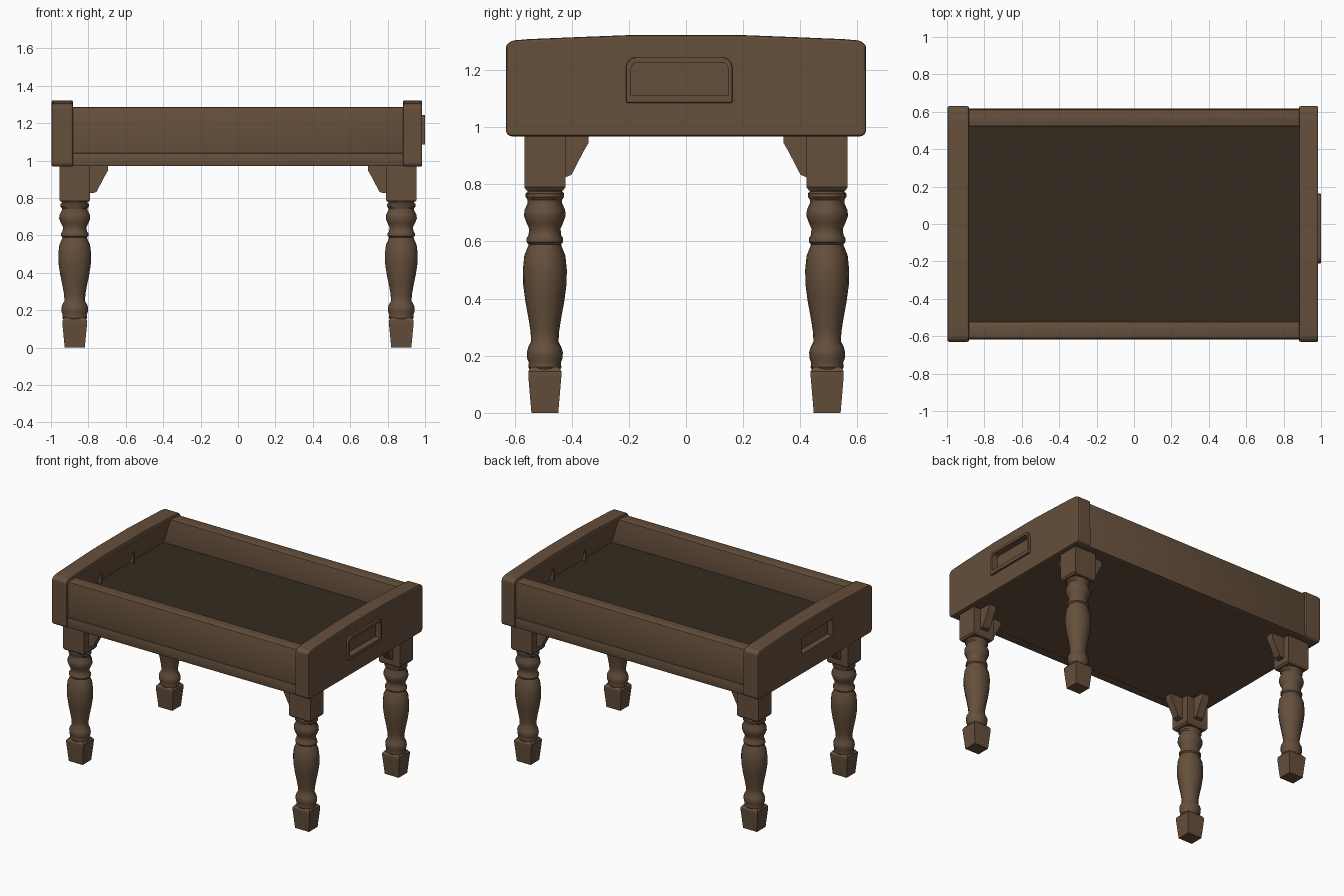
import bpy, bmesh, math

cube = bpy.data.objects.get("Cube")
if cube:
    bpy.data.objects.remove(cube, do_unlink=True)


def material(name, rgb):
    m = bpy.data.materials.new(name)
    m.use_nodes = True
    m.diffuse_color = (*rgb, 1)
    m.node_tree.nodes["Principled BSDF"].inputs["Base Color"].default_value = (*rgb, 1)
    return m


WOOD = material("brown wood", (0.13, 0.078, 0.045))
DARK = material("dark tray floor", (0.034, 0.024, 0.014))


def activate(ob):
    bpy.ops.object.select_all(action='DESELECT')
    bpy.context.view_layer.objects.active = ob
    ob.select_set(True)


def finish(name, bm, mat=WOOD, bevel=0, smooth=True):
    bmesh.ops.recalc_face_normals(bm, faces=bm.faces[:])
    me = bpy.data.meshes.new(name)
    bm.to_mesh(me)
    bm.free()
    me.materials.append(mat)
    ob = bpy.data.objects.new(name, me)
    bpy.context.collection.objects.link(ob)
    activate(ob)
    if bevel:
        mod = ob.modifiers.new("Bevel", 'BEVEL')
        mod.width, mod.segments, mod.limit_method = bevel, 2, 'ANGLE'
        bpy.ops.object.modifier_apply(modifier=mod.name)
    if smooth:
        bpy.ops.object.shade_smooth_by_angle(angle=math.radians(35))
    return ob


def prism(name, pts, axis, lo, hi, **kw):
    """Outline in the plane across the axis, extruded from lo to hi."""
    def place(p, d):
        return (d, p[0], p[1]) if axis == 'x' else (p[0], d, p[1])
    bm = bmesh.new()
    a = [bm.verts.new(place(p, lo)) for p in pts]
    b = [bm.verts.new(place(p, hi)) for p in pts]
    bm.faces.new(a)
    bm.faces.new(b[::-1])
    for i in range(len(pts)):
        j = (i + 1) % len(pts)
        bm.faces.new((a[i], a[j], b[j], b[i]))
    return finish(name, bm, **kw)


def box(name, x0, x1, y0, y1, z0, z1, **kw):
    return prism(name, [(y0, z0), (y1, z0), (y1, z1), (y0, z1)], 'x', x0, x1, **kw)


def cut(ob, cutter):
    activate(ob)
    mod = ob.modifiers.new("Cut", 'BOOLEAN')
    mod.operation, mod.solver, mod.object = 'DIFFERENCE', 'EXACT', cutter
    bpy.ops.object.modifier_apply(modifier=mod.name)
    bpy.data.objects.remove(cutter, do_unlink=True)


def grip_outline(y0, y1, z0, z1, r):
    """Rectangle with rounded top corners."""
    pts = [(y0, z0), (y1, z0)]
    for cy, start in ((y1 - r, 0), (y0 + r, 90)):
        for k in range(5):
            t = math.radians(start + k * 22.5)
            pts.append((cy + r * math.cos(t), z1 - r + r * math.sin(t)))
    return pts


# Tray base and dark inner floor
FLOOR = 1.115
box("tray_base", -0.95, 0.95, -0.58, 0.58, 0.973, FLOOR - 0.01)
box("tray_floor", -0.945, 0.945, -0.526, 0.526, FLOOR - 0.009, FLOOR, mat=DARK)

# Long side boards with a slightly proud lower band
for s, side in ((-1, "front"), (1, "back")):
    y0, y1 = sorted((s * 0.522, s * 0.612))
    box(side + "_board", -0.95, 0.95, y0, y1, 0.98, 1.287, bevel=0.008)
    y0, y1 = sorted((s * 0.56, s * 0.617))
    box(side + "_lower_band", -0.95, 0.95, y0, y1, 0.97, 1.04, bevel=0.003)

# End boards with a gently crowned top, hollowed inside, with a handle pocket
half = [(0.618, 0.968), (0.63, 0.98), (0.63, 1.287), (0.608, 1.303),
        (0.55, 1.308), (0.38, 1.315), (0.2, 1.322)]
outline = half + [(-y, z) for y, z in reversed(half)]
opening = grip_outline(-0.192, 0.147, 1.11, 1.225, 0.02)
for s, side, outer, lip in ((-1, "right", 0.997, 0.998), (1, "left", 0.985, 1.0)):
    lo, hi = sorted((s * 0.882, s * outer))
    board = prism(side + "_end_board", outline, 'x', lo, hi, bevel=0.014, smooth=False)
    cut(board, prism("hollow_cutter", [(s * 0.8, FLOOR - 0.008), (s * 0.942, FLOOR - 0.008),
                     (s * 0.885, 1.285), (s * 0.8, 1.285)], 'y', -0.522, 0.522))
    lo, hi = sorted((s * 0.957, s * 1.1))
    cut(board, prism("pocket_cutter", opening, 'x', lo, hi))
    # Raised frame around the pocket, showing on the inside as well
    lo, hi = sorted((s * 0.91, s * lip))
    frame = prism(side + "_handle_frame", grip_outline(-0.21, 0.162, 1.085, 1.244, 0.035),
                  'x', lo, hi, bevel=0.004, smooth=False)
    lo, hi = sorted((s * 0.8, s * 1.1))
    cut(frame, prism("opening_cutter", opening, 'x', lo, hi))

# Turned leg profile: radius, height
TURNING = [(0.050, 0.145), (0.058, 0.16), (0.056, 0.175), (0.062, 0.192), (0.063, 0.212),
           (0.058, 0.23), (0.048, 0.25), (0.050, 0.285), (0.057, 0.33), (0.068, 0.39),
           (0.076, 0.45), (0.077, 0.50), (0.072, 0.55), (0.060, 0.58), (0.057, 0.59),
           (0.064, 0.598), (0.064, 0.611), (0.057, 0.622), (0.055, 0.645), (0.064, 0.665),
           (0.073, 0.69), (0.071, 0.71), (0.060, 0.735), (0.060, 0.745), (0.067, 0.755),
           (0.067, 0.768), (0.060, 0.775), (0.060, 0.79)]
WIDE = 1.14  # legs are a little wider across the front


def loft(name, rings_of_points, smooth):
    """Closed skin through a stack of point rings."""
    bm = bmesh.new()
    rings = [[bm.verts.new(p) for p in ring] for ring in rings_of_points]
    n = len(rings[0])
    for a, b in zip(rings, rings[1:]):
        for k in range(n):
            j = (k + 1) % n
            bm.faces.new((a[k], a[j], b[j], b[k]))
    bm.faces.new(rings[0][::-1])
    bm.faces.new(rings[-1])
    return finish(name, bm, smooth=smooth)


def turned(name, cx, cy, sides=16):
    angles = [math.tau * k / sides for k in range(sides)]
    loft(name, [[(cx + r * WIDE * math.cos(t), cy + r * math.sin(t), z) for t in angles]
                for r, z in TURNING], True)


def square_stack(name, cx, cy, levels):
    """Square section lofted through (half width, height) levels."""
    corners = ((-1, -1), (1, -1), (1, 1), (-1, 1))
    loft(name, [[(cx + h * WIDE * u, cy + h * v, z) for u, v in corners]
                for h, z in levels], False)


# Legs: foot, turned shaft, top block and two corner brackets
BRACKET = [(0.05, 0.826), (0.075, 0.826), (0.093, 0.833), (0.136, 0.916),
           (0.153, 0.945), (0.153, 0.98), (0.05, 0.98)]
for sx, xn in ((-1, "right"), (1, "left")):
    for sy, yn in ((-1, "front"), (1, "back")):
        cx, cy = sx * 0.873, sy * 0.494
        tag = yn + "_" + xn
        square_stack(tag + "_foot", cx, cy,
                     [(0.047, 0), (0.058, 0.13), (0.058, 0.145), (0.048, 0.16)])
        turned(tag + "_leg", cx, cy)
        square_stack(tag + "_leg_block", cx, cy,
                     [(0.064, 0.778), (0.072, 0.79), (0.072, 0.98)])
        prism(tag + "_long_bracket", [(cx - sx * (d + 0.024), z) for d, z in BRACKET],
              'y', cy - 0.025, cy + 0.025)
        prism(tag + "_short_bracket", [(cy - sy * d, z) for d, z in BRACKET],
              'x', cx - 0.028, cx + 0.028)
